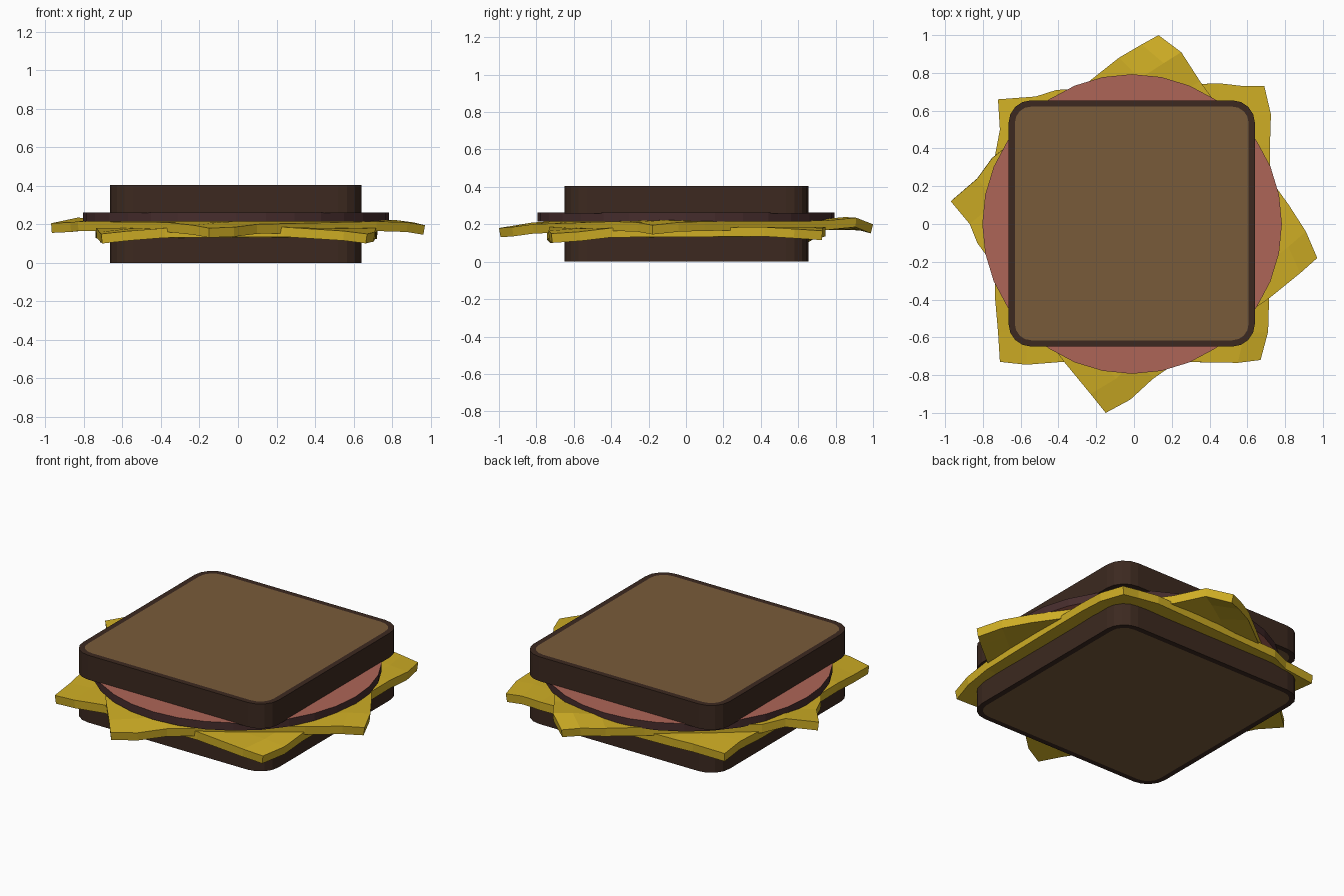
import bpy, bmesh, math
from mathutils import Vector

if "Cube" in bpy.data.objects:
    bpy.data.objects.remove(bpy.data.objects["Cube"])


def material(name, rgb):
    m = bpy.data.materials.new(name)
    m.diffuse_color = (*rgb, 1)
    m.use_nodes = True
    m.node_tree.nodes["Principled BSDF"].inputs["Base Color"].default_value = m.diffuse_color
    return m


CRUST = material("crust", (0.045, 0.022, 0.014))
CRUMB = material("crumb", (0.19, 0.105, 0.042))
CHEESE = material("cheese", (0.62, 0.42, 0.018))
HAM = material("ham", (0.42, 0.13, 0.095))
RIND = material("ham_rind", (0.062, 0.026, 0.026))


def finish(bm, name, mats):
    bmesh.ops.recalc_face_normals(bm, faces=bm.faces)
    me = bpy.data.meshes.new(name)
    bm.to_mesh(me)
    bm.free()
    for m in mats:
        me.materials.append(m)
    ob = bpy.data.objects.new(name, me)
    bpy.context.collection.objects.link(ob)
    return ob


def prism(bm, pts, z0, z1):
    base = bm.faces.new([bm.verts.new((x, y, z0)) for x, y in pts])
    ext = bmesh.ops.extrude_face_region(bm, geom=[base], use_keep_orig=True)
    verts = [g for g in ext["geom"] if isinstance(g, bmesh.types.BMVert)]
    bmesh.ops.translate(bm, verts=verts, vec=(0, 0, z1 - z0))
    bmesh.ops.recalc_face_normals(bm, faces=bm.faces)
    return [f for f in bm.faces if abs(f.normal.z) > 0.9]


def bread(name, z0, z1, cx=-0.012, cy=0.003, half=0.652, r=0.12, seg=4):
    """Rounded square slice: dark crust with a lighter inset on both faces."""
    pts = []
    for q in range(4):
        mid = math.radians(45 + 90 * q)
        ox = cx + math.copysign(half - r, math.cos(mid))
        oy = cy + math.copysign(half - r, math.sin(mid))
        for i in range(seg + 1):
            a = math.radians(90 * (q + i / seg))
            pts.append((ox + r * math.cos(a), oy + r * math.sin(a)))
    bm = bmesh.new()
    caps = prism(bm, pts, z0, z1)
    for f in caps:
        bmesh.ops.inset_region(bm, faces=[f], thickness=0.033)
        f.material_index = 1
    finish(bm, name, [CRUST, CRUMB])


def along(edge, t):
    """Point on an edge whose detail sits next to its two corners."""
    keys = (0, 1 / 8, 2 / 8, 6 / 8, 7 / 8, 1)
    for i in range(5):
        if t <= keys[i + 1] + 1e-6:
            return edge[i].lerp(edge[i + 1], (t - keys[i]) / (keys[i + 1] - keys[i]))


def cheese_slice(name, flat, edges, n=8, thick=0.05):
    """Sheet blended from four wavy edges, flat where it lies in the stack."""
    e = [[Vector(p) for p in side] for side in edges]
    e = [e[i] + [e[(i + 1) % 4][0]] for i in range(4)]
    a, b, c, d = (side[0] for side in e)
    bm = bmesh.new()
    grid = []
    for j in range(n + 1):
        row = []
        for i in range(n + 1):
            u, v = i / n, j / n
            p = along(e[0], u).lerp(along(e[2], 1 - u), v)
            p += along(e[3], 1 - v).lerp(along(e[1], v), u)
            p -= a.lerp(b, u).lerp(d.lerp(c, u), v)
            if 0 < i < n and 0 < j < n:
                w = min(1, max(0, (p.xy.length - 0.65) / 0.3))
                p.z = flat + (p.z - flat) * w
            row.append(bm.verts.new(p))
        grid.append(row)
    for j in range(n):
        for i in range(n):
            bm.faces.new((grid[j][i], grid[j][i + 1], grid[j + 1][i + 1], grid[j + 1][i]))
    ob = finish(bm, name, [CHEESE])
    if ob.data.polygons[0].normal.z < 0:
        ob.data.flip_normals()
    s = ob.modifiers.new("thickness", "SOLIDIFY")
    s.thickness, s.offset = thick, -1


# Bread slices
bread("bottom_bread", 0.0, 0.148)
bread("top_bread", 0.258, 0.405)

# Lower cheese, square to the bread with drooping corners
cheese_slice("lower_cheese", 0.18, [
    [(-0.71, -0.73, 0.15), (-0.57, -0.745, 0.165), (-0.38, -0.73, 0.18), (0.24, -0.73, 0.185), (0.55, -0.735, 0.165)],
    [(0.67, -0.72, 0.15), (0.71, -0.57, 0.16), (0.715, -0.4, 0.18), (0.72, 0.42, 0.185), (0.725, 0.58, 0.175)],
    [(0.69, 0.73, 0.165), (0.58, 0.73, 0.18), (0.45, 0.745, 0.185), (-0.41, 0.71, 0.18), (-0.52, 0.675, 0.165)],
    [(-0.72, 0.66, 0.155), (-0.71, 0.5, 0.165), (-0.74, 0.34, 0.18), (-0.735, -0.4, 0.18), (-0.72, -0.57, 0.16)],
])

# Upper cheese, turned so its corners stick out over the sides
cheese_slice("upper_cheese", 0.218, [
    [(-0.15, -1.0, 0.18), (-0.02, -0.93, 0.185), (0.1, -0.82, 0.2), (0.72, -0.39, 0.215), (0.88, -0.26, 0.21)],
    [(0.97, -0.18, 0.195), (0.91, -0.04, 0.21), (0.82, 0.1, 0.215), (0.35, 0.755, 0.22), (0.25, 0.91, 0.235)],
    [(0.13, 1.0, 0.2), (0.04, 0.95, 0.215), (-0.08, 0.88, 0.22), (-0.75, 0.35, 0.22), (-0.83, 0.24, 0.235)],
    [(-0.97, 0.12, 0.205), (-0.87, 0.0, 0.21), (-0.83, -0.1, 0.215), (-0.37, -0.73, 0.21), (-0.23, -0.9, 0.195)],
])

# Round ham slice with a dark rind
bm = bmesh.new()
ring = [math.tau * i / 32 for i in range(32)]
for f in prism(bm, [(-0.01 + 0.793 * math.cos(t), 0.793 * math.sin(t)) for t in ring], 0.215, 0.262):
    f.material_index = 1
finish(bm, "ham", [RIND, HAM])
